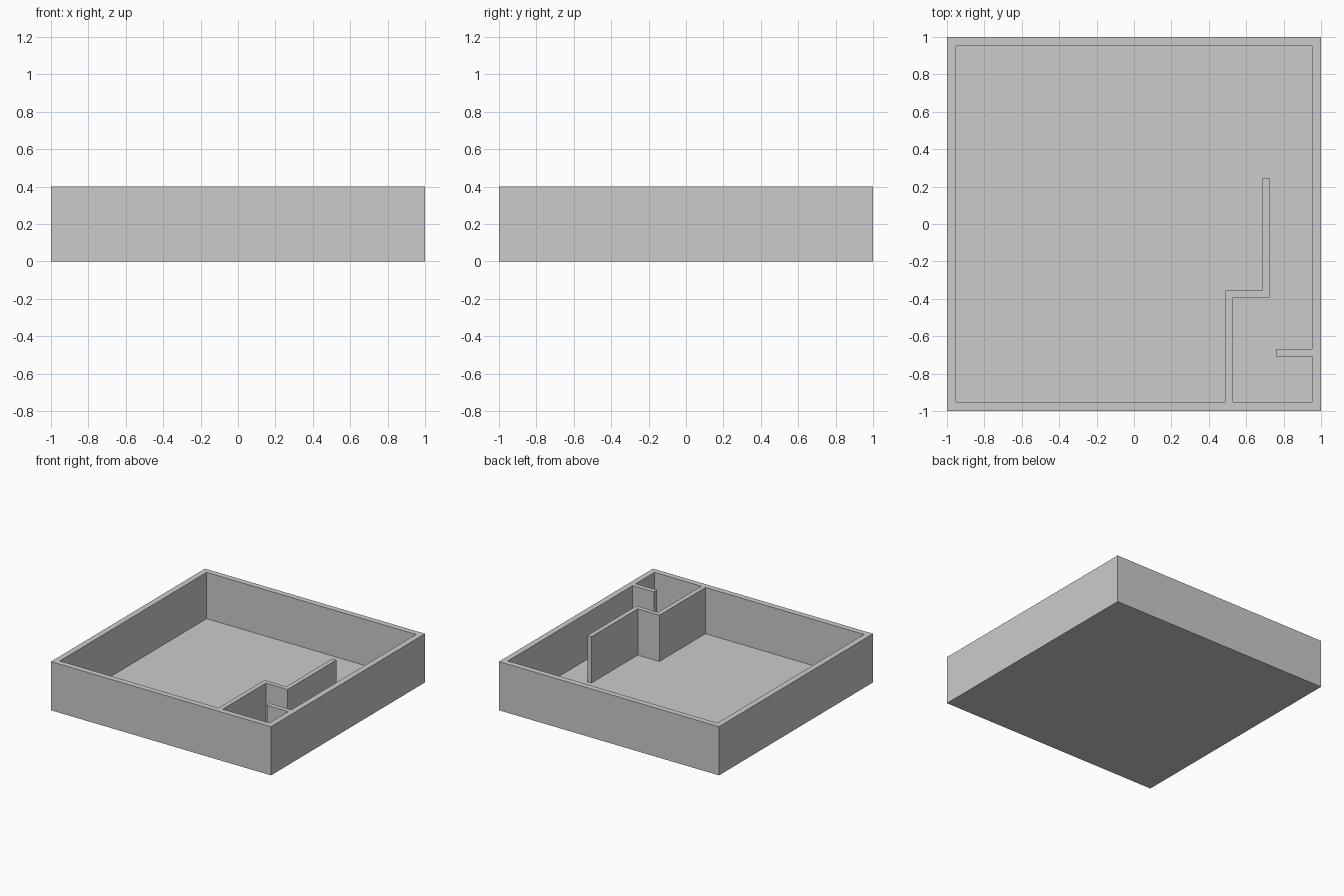
import bpy, bmesh

if "Cube" in bpy.data.objects:
    bpy.data.objects.remove(bpy.data.objects["Cube"])

HEIGHT, FLOOR, INNER = 0.40, 0.02, 0.952

# Outer footprint and the single open cavity that wraps round the partitions
outer = [(-1, -1), (1, -1), (1, 1), (-1, 1)]
cavity = [
    (-INNER, -INNER), (0.49, -INNER),                     # front wall to partition
    (0.49, -0.355), (0.687, -0.355), (0.687, 0.245),      # stepped partition, left side
    (0.725, 0.245), (0.725, -0.392), (0.528, -0.392),     # stepped partition, right side
    (0.528, -INNER), (INNER, -INNER),
    (INNER, -0.708), (0.76, -0.708), (0.76, -0.668), (INNER, -0.668),  # short stub wall
    (INNER, INNER), (-INNER, INNER),
]

bm = bmesh.new()


def shell(points, z_base):
    """Upright faces plus a base face; returns the open top edges."""
    low = [bm.verts.new((x, y, z_base)) for x, y in points]
    top = [bm.verts.new((x, y, HEIGHT)) for x, y in points]
    bm.faces.new(low)
    n = len(points)
    for i in range(n):
        j = (i + 1) % n
        bm.faces.new((low[i], low[j], top[j], top[i]))
    return [bm.edges.get((top[i], top[(i + 1) % n])) for i in range(n)]


# Outside box, inside cavity, then the flat rim joining them
rim_edges = shell(outer, 0) + shell(cavity, FLOOR)
bmesh.ops.triangle_fill(bm, edges=rim_edges, use_beauty=True, normal=(0, 0, 1))
bmesh.ops.recalc_face_normals(bm, faces=bm.faces[:])

mesh = bpy.data.meshes.new("walled_tray")
bm.to_mesh(mesh)
bm.free()
tray = bpy.data.objects.new("walled_tray", mesh)
bpy.context.collection.objects.link(tray)
